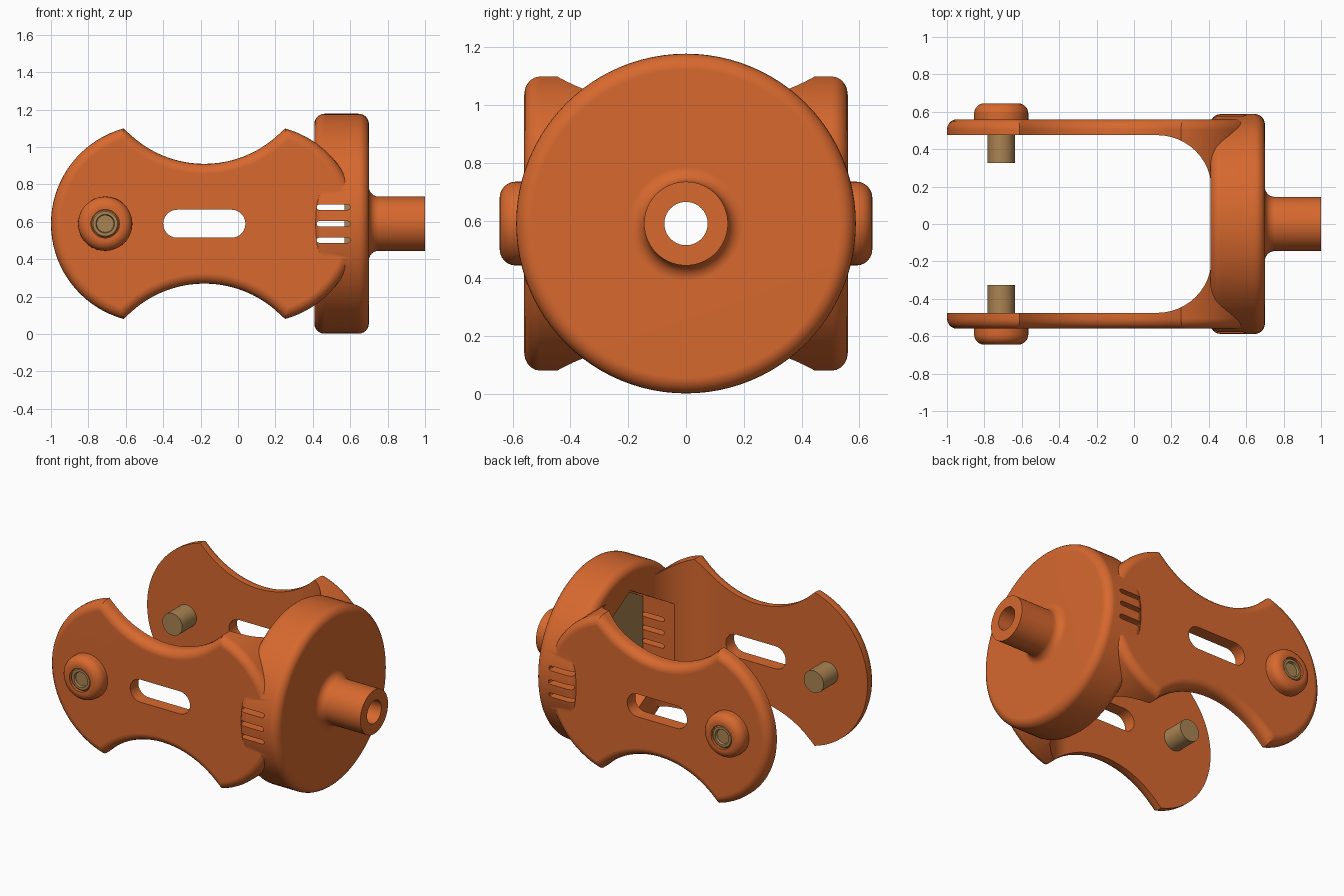
import bpy, bmesh
from math import sin, cos, pi, radians, atan2
from mathutils import Vector

if "Cube" in bpy.data.objects:
    bpy.data.objects.remove(bpy.data.objects["Cube"], do_unlink=True)

CZ = 0.59  # height of the main axis


def material(name, rgb):
    m = bpy.data.materials.new(name)
    m.use_nodes = True
    m.diffuse_color = (*rgb, 1)
    m.node_tree.nodes["Principled BSDF"].inputs["Base Color"].default_value = (*rgb, 1)
    return m


ORANGE = material("orange plastic", (0.68, 0.14, 0.028))
BRASS = material("dull brass", (0.40, 0.23, 0.085))


def finish(bm, name, mat):
    bmesh.ops.recalc_face_normals(bm, faces=bm.faces)
    me = bpy.data.meshes.new(name)
    bm.to_mesh(me)
    bm.free()
    me.materials.append(mat)
    ob = bpy.data.objects.new(name, me)
    bpy.context.collection.objects.link(ob)
    return ob


def arc(cx, cy, r, a0, a1, n=12):
    """Points on an arc, angles in degrees."""
    return [(cx + r * cos(radians(a0 + (a1 - a0) * i / n)),
             cy + r * sin(radians(a0 + (a1 - a0) * i / n))) for i in range(n + 1)]


def lathe(name, profile, axis="x", origin=(0, 0, CZ), sides=64, side=1, mat=ORANGE):
    """Turn (distance along axis, radius) points into a closed solid."""
    bm = bmesh.new()
    rings = []
    for d, r in profile:
        ring = []
        for i in range(sides):
            u, v = r * sin(2 * pi * i / sides), r * cos(2 * pi * i / sides)
            p = (d, u, v) if axis == "x" else (u, d * side, v)
            ring.append(bm.verts.new(Vector(origin) + Vector(p)))
        rings.append(ring)
    for a, b in zip(rings, rings[1:]):
        for i in range(sides):
            j = (i + 1) % sides
            bm.faces.new((a[i], a[j], b[j], b[i]))
    bm.faces.new(rings[0])
    bm.faces.new(rings[-1])
    return finish(bm, name, mat)


def prism(name, pts, lo, hi, axis="y", bevel=0):
    """Extrude an outline along y or z, optionally rounding both rims."""
    bm = bmesh.new()
    ends = [[bm.verts.new((a, t, b) if axis == "y" else (a, b, t)) for a, b in pts]
            for t in (lo, hi)]
    caps = [bm.faces.new(e) for e in ends]
    for i in range(len(pts)):
        j = (i + 1) % len(pts)
        bm.faces.new((ends[0][i], ends[0][j], ends[1][j], ends[1][i]))
    bmesh.ops.recalc_face_normals(bm, faces=bm.faces)
    if bevel:
        rim = [e for f in caps for e in f.edges]
        bmesh.ops.bevel(bm, geom=rim, offset=bevel, segments=5, profile=0.5,
                        affect="EDGES", clamp_overlap=False)
    return finish(bm, name, ORANGE)


def combine(target, tool, operation):
    """Boolean the tool into the target, then discard the tool."""
    mod = target.modifiers.new("combine", "BOOLEAN")
    mod.operation, mod.object, mod.solver = operation, tool, "EXACT"
    bpy.context.view_layer.update()
    dg = bpy.context.evaluated_depsgraph_get()
    mesh = bpy.data.meshes.new_from_object(target.evaluated_get(dg))
    target.modifiers.clear()
    target.data = mesh
    bpy.data.objects.remove(tool, do_unlink=True)


def smooth(ob):
    bpy.ops.object.select_all(action="DESELECT")
    ob.select_set(True)
    bpy.context.view_layer.objects.active = ob
    bpy.ops.object.shade_smooth_by_angle(angle=radians(32))
    ob.modifiers.new("flat face normals", "WEIGHTED_NORMAL").keep_sharp = True


# Waisted side outline: round ends joined by concave arcs
end_r, left_c, right_c, waist_r = 0.528, -0.472, 0.112, 0.58
mid, waist_z = (left_c + right_c) / 2, 0.90
tip = 52.0 + 23.0
tip_x, tip_z = 0.432, 0.51
end_a = atan2(tip_z, tip_x + mid - right_c) * 180 / pi
waist_a = atan2(tip_z - waist_z, tip_x) * 180 / pi
outline = arc(right_c, CZ, end_r, -end_a, end_a, 36)
outline += arc(mid, CZ + waist_z, waist_r, waist_a, -180 - waist_a, 22)[1:-1]
outline += arc(left_c, CZ, end_r, 180 - end_a, 180 + end_a, 36)
outline += arc(mid, CZ - waist_z, waist_r, 180 + waist_a, -waist_a, 22)[1:-1]
yoke = prism("yoke_body", outline, -0.56, 0.56, bevel=0.055)

# Rounded U opening between the arms
opening = [(-1.3, -0.475)] + arc(0.125, -0.185, 0.29, -90, 0)
opening += arc(0.125, 0.185, 0.29, 0, 90) + [(-1.3, 0.475)]
combine(yoke, prism("opening", opening, -0.5, 1.7, "z"), "DIFFERENCE")

# Round hub with filleted shaft
hub = [(0.408, 0.53)] + arc(0.463, 0.533, 0.055, 180, 90, 6)[1:]
hub += arc(0.645, 0.533, 0.055, 90, 0, 6)
hub += arc(0.752, 0.197, 0.052, 180, 270, 6) + [(1.0, 0.145)]
combine(yoke, lathe("hub", hub, sides=96), "UNION")

# Pivot bosses on the outside of each arm
PIVOT = (-0.71, 0, CZ)
for s in (-1, 1):
    boss = [(0.52, 0.145)] + arc(0.59, 0.09, 0.055, 0, 90, 6)
    boss = [(0.52, 0.145)] + [(0.59 + b - 0.09, 0.09 + a - 0.59)
                              for a, b in arc(0.59, 0.09, 0.055, 0, 90, 6)]
    combine(yoke, lathe("boss", boss, "y", PIVOT, 48, s), "UNION")
    combine(yoke, lathe("pin_hole", [(0.6, 0.076), (0.75, 0.076)], "y", PIVOT, 32, s),
            "DIFFERENCE")

# Long slot through both arms
slot = arc(-0.035, CZ, 0.075, -90, 90) + arc(-0.325, CZ, 0.075, 90, 270)
combine(yoke, prism("slot", slot, -0.8, 0.8), "DIFFERENCE")

# Hexagonal pocket in the hub and bore through the shaft
combine(yoke, lathe("pocket", [(0.1, 0.43), (0.62, 0.43)], sides=6), "DIFFERENCE")
combine(yoke, lathe("bore", [(0.3, 0.075), (1.2, 0.075)], sides=40), "DIFFERENCE")

# Three narrow vents on each side of the pocket
for k in (-1, 0, 1):
    z = CZ + 0.088 * k
    vent = arc(0.585, z, 0.015, -90, 90, 4) + arc(0.435, z, 0.015, 90, 270, 4)
    combine(yoke, prism("vent", vent, -0.8, 0.8), "DIFFERENCE")
smooth(yoke)

# Brass nut in the pocket
nut = lathe("hex_nut", [(0.57, 0.42), (0.619, 0.42)], sides=6, mat=BRASS)
combine(nut, lathe("nut_bore", [(0.5, 0.076), (0.7, 0.076)], sides=40, mat=BRASS), "DIFFERENCE")
smooth(nut)

# Brass pivot pins with a recessed outer end
for label, s in (("front", -1), ("back", 1)):
    pin = [(0.325, 0.073), (0.63, 0.073), (0.637, 0.066), (0.637, 0.05), (0.622, 0.046)]
    smooth(lathe(label + "_pivot_pin", pin, "y", PIVOT, 40, s, BRASS))
